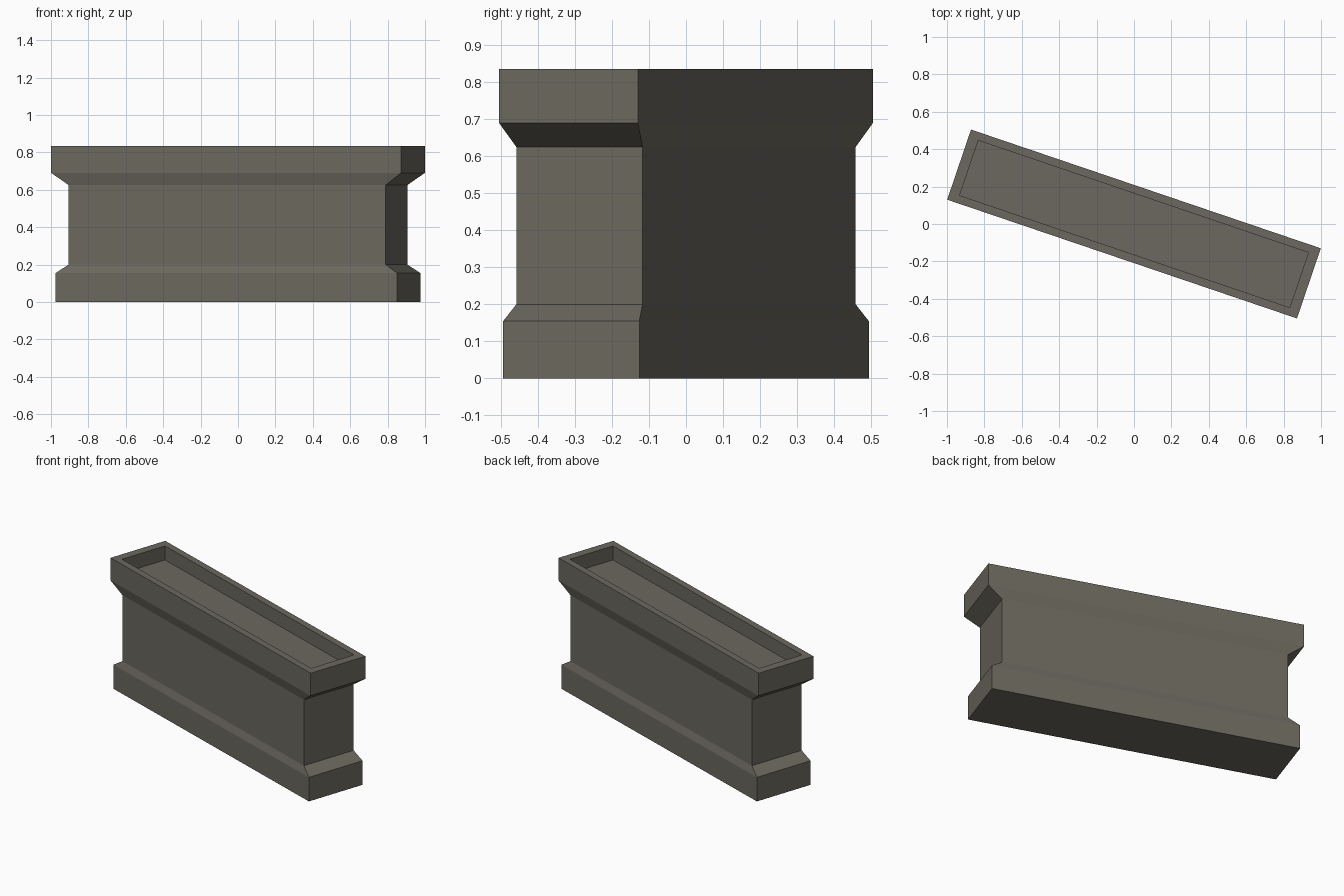
import bpy, bmesh
from math import radians
from mathutils import Matrix

cube = bpy.data.objects.get("Cube")
if cube:
    bpy.data.objects.remove(cube, do_unlink=True)

stone = bpy.data.materials.new("warm_grey_stone")
stone.use_nodes = True
colour = (0.147, 0.138, 0.112, 1)
stone.diffuse_color = colour
stone.node_tree.nodes["Principled BSDF"].inputs["Base Color"].default_value = colour

# Profile from the underside, up the outside, over the rim and into the trough:
# half length, half width, height
PROFILE = [
    (0.964, 0.194, 0.0),     # plinth
    (0.964, 0.194, 0.155),
    (0.895, 0.180, 0.20),    # waist
    (0.895, 0.180, 0.625),
    (0.9875, 0.198, 0.69),   # cornice
    (0.9875, 0.198, 0.835),
    (0.932, 0.155, 0.835),   # rim
    (0.932, 0.155, 0.745),   # trough floor
]
CORNERS = [(-1, -1), (1, -1), (1, 1), (-1, 1)]

bm = bmesh.new()
rings = [[bm.verts.new((sx * a, sy * b, z)) for sx, sy in CORNERS]
         for a, b, z in PROFILE]
for low, high in zip(rings, rings[1:]):
    for i in range(4):
        j = (i + 1) % 4
        bm.faces.new((low[i], low[j], high[j], high[i]))
bm.faces.new(rings[0][::-1])
bm.faces.new(rings[-1])

# The trough stands turned on the ground
bm.transform(Matrix.Rotation(radians(-18.75), 4, "Z"))
bm.normal_update()

mesh = bpy.data.meshes.new("stone_trough")
bm.to_mesh(mesh)
bm.free()
mesh.materials.append(stone)
trough = bpy.data.objects.new("stone_trough", mesh)
bpy.context.collection.objects.link(trough)
